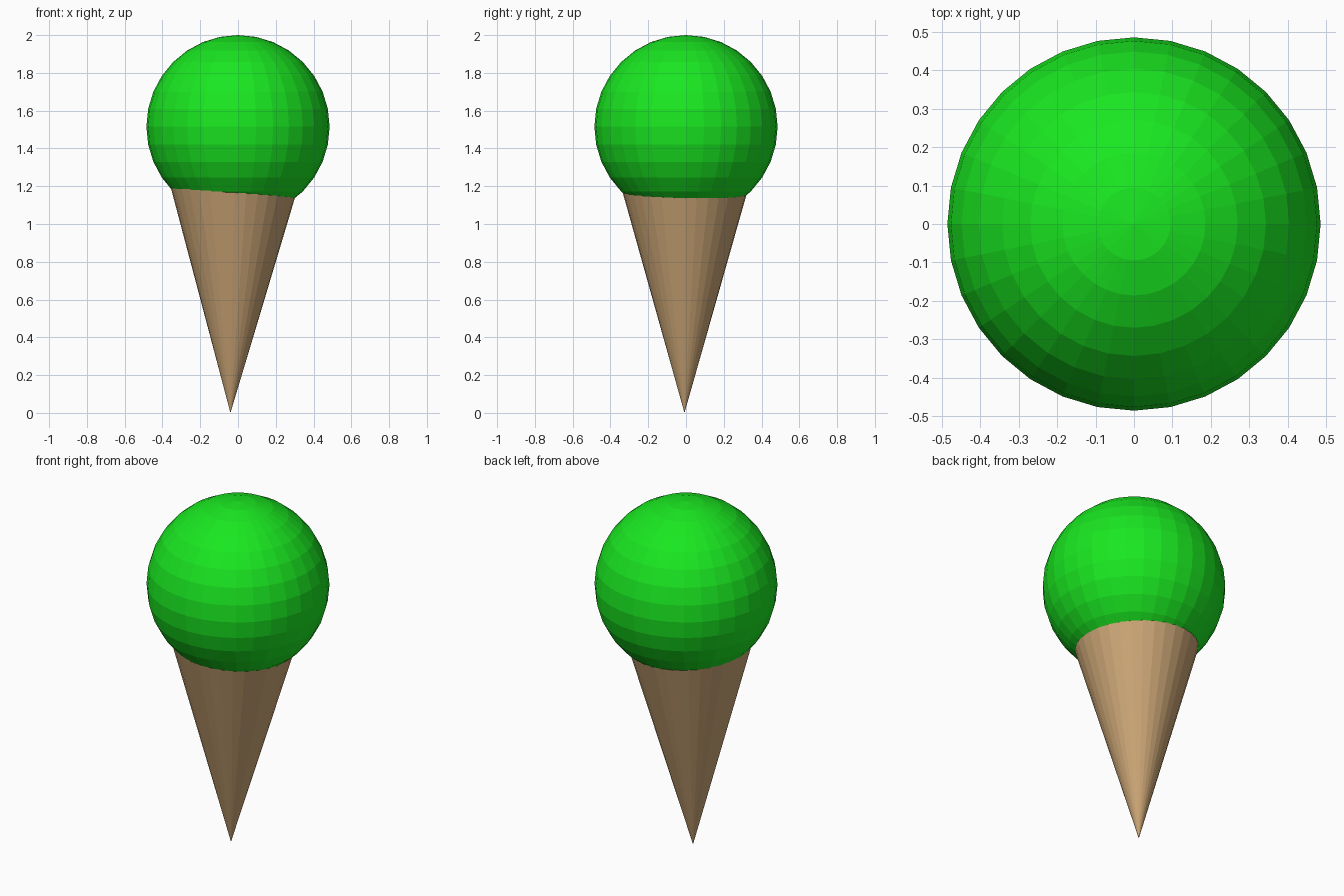
import bpy
import math
from mathutils import Vector, Euler

if "Cube" in bpy.data.objects:
    bpy.data.objects.remove(bpy.data.objects["Cube"])


def finish(name, color):
    obj = bpy.context.object
    obj.name = name
    mat = bpy.data.materials.new(name + "_material")
    mat.diffuse_color = (*color, 1)
    mat.use_nodes = True
    mat.node_tree.nodes["Principled BSDF"].inputs["Base Color"].default_value = mat.diffuse_color
    obj.data.materials.append(mat)


# Scoop: flat-shaded ball
bpy.ops.mesh.primitive_uv_sphere_add(segments=32, ring_count=16, radius=0.485,
                                     location=(0, 0, 1.515))
finish("scoop", (0.01, 0.8, 0.015))

# Cone: point down, leaning slightly, its wide end hidden in the scoop
depth = 1.4
tip = Vector((-0.04, -0.008, 0))
lean = Euler((math.radians(-0.1), math.radians(0.93), 0))
axis = lean.to_matrix() @ Vector((0, 0, 1))
bpy.ops.mesh.primitive_cone_add(vertices=32, radius1=0, radius2=depth * math.tan(math.radians(15.76)),
                                depth=depth, location=tip + axis * depth / 2, rotation=lean)
finish("wafer_cone", (0.6, 0.38, 0.18))
